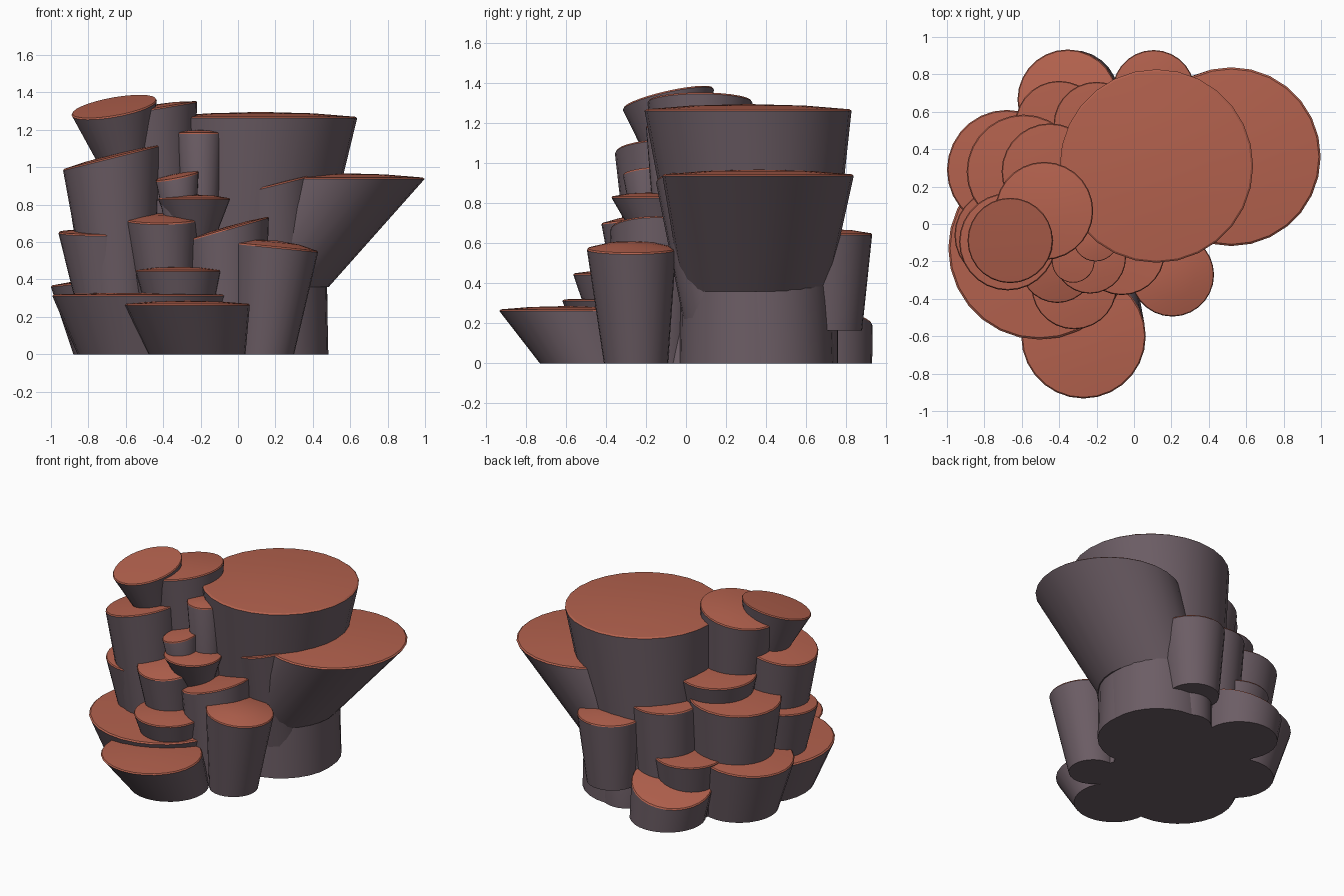
import bpy, bmesh, math

SIDES = 28


def mat(name, col):
    m = bpy.data.materials.new(name)
    m.diffuse_color = (*col, 1)
    return m


BARK = mat("bark", (0.15, 0.11, 0.13))
CAP = mat("cap", (0.45, 0.12, 0.075))


def stalk(name, base, top, tilt=(0, 0), dome=0.05):
    """Leaning tapered stalk with a thin red cap: base/top are (x, y, z, radius)."""
    bm = bmesh.new()
    bx, by, bz, br = base
    tx, ty, tz, tr = top

    def ring(cx, cy, z, r, slope):
        vs = []
        for i in range(SIDES):
            a = 2 * math.pi * i / SIDES
            dx, dy = r * math.cos(a), r * math.sin(a)
            vs.append(bm.verts.new((cx + dx, cy + dy, z + slope[0] * dx + slope[1] * dy)))
        return vs

    h = dome * tr
    rings = [ring(bx, by, bz, br, (0, 0)),
             ring(tx, ty, tz - 0.008, tr, tilt),
             ring(tx, ty, tz, tr * 0.98, tilt),
             ring(tx, ty, tz + h * 0.7, tr * 0.55, tilt)]
    for k in range(3):
        for i in range(SIDES):
            j = (i + 1) % SIDES
            f = bm.faces.new((rings[k][i], rings[k][j], rings[k + 1][j], rings[k + 1][i]))
            f.material_index = 1 if k else 0
    bm.faces.new(rings[0][::-1])
    tip = bm.verts.new((tx, ty, tz + h))
    for i in range(SIDES):
        bm.faces.new((rings[3][i], rings[3][(i + 1) % SIDES], tip)).material_index = 1
    me = bpy.data.meshes.new(name)
    bm.to_mesh(me)
    bm.free()
    me.materials.append(BARK)
    me.materials.append(CAP)
    ob = bpy.data.objects.new(name, me)
    bpy.context.collection.objects.link(ob)
    bpy.context.view_layer.objects.active = ob
    ob.select_set(True)
    bpy.ops.object.shade_smooth_by_angle(angle=math.radians(30))
    ob.select_set(False)


# trunk, hidden core and the two great plates
stalk("trunk", (0.11, 0.34, 0, 0.373), (0.11, 0.34, 0.4, 0.365))
stalk("trunk_back", (0.125, 0.385, 0, 0.355), (0.125, 0.37, 0.58, 0.35))
stalk("core", (-0.2, 0.1, 0, 0.36), (-0.2, 0.12, 0.5, 0.28))
stalk("upper_plate", (0.0, 0.36, 0, 0.33), (0.12, 0.31, 1.27, 0.517))
stalk("right_plate", (0.12, 0.345, 0.36, 0.365), (0.52, 0.36, 0.945, 0.478))
stalk("under_plate_stalk", (0.17, 0.24, 0, 0.21), (0.2, 0.06, 0.91, 0.21), (0.25, 0))

# low skirt around the foot
stalk("front_right_stalk", (0.14, -0.25, 0, 0.16), (0.205, -0.272, 0.575, 0.223), (-0.1, 0), 0.15)
stalk("front_shelf", (-0.22, -0.47, 0, 0.26), (-0.27, -0.6, 0.27, 0.333))
stalk("left_shelf", (-0.49, -0.13, 0, 0.368), (-0.505, -0.13, 0.32, 0.488), dome=0.02)
stalk("back_left_shelf", (-0.62, 0.28, 0, 0.26), (-0.68, 0.29, 0.4, 0.32), (0.1, 0))
stalk("back_shelf", (-0.33, 0.68, 0, 0.25), (-0.355, 0.665, 0.25, 0.268), (0.18, -0.2))
stalk("back_inner_foot", (0.05, 0.6, 0, 0.16), (0.05, 0.6, 0.5, 0.16))
stalk("back_right_stalk", (0.09, 0.71, 0.165, 0.17), (0.105, 0.71, 0.65, 0.22), dome=0.1)

# front stack of small shelves
stalk("front_shelf_low", (-0.31, -0.31, 0.2, 0.17), (-0.32, -0.335, 0.45, 0.228), dome=0.08)
stalk("front_shelf_mid", (-0.38, -0.2, 0.2, 0.13), (-0.41, -0.225, 0.725, 0.197), (0, 0.12), 0.1)
stalk("front_centre_stalk", (-0.05, -0.15, 0, 0.19), (-0.065, -0.15, 0.67, 0.23), (0.29, 0))
stalk("front_shelf_high", (-0.23, -0.13, 0.55, 0.08), (-0.235, -0.18, 0.835, 0.192), dome=0.1)
stalk("front_bud", (-0.3, -0.18, 0.6, 0.07), (-0.325, -0.2, 0.955, 0.114), (0.2, 0.1))
stalk("front_tall_stalk", (-0.2, -0.06, 0.4, 0.075), (-0.205, -0.08, 1.185, 0.12), dome=0.12)

# left and back climbing stalks
stalk("left_stalk_low", (-0.68, -0.06, 0, 0.12), (-0.715, -0.06, 0.655, 0.245), (0, 0.06))
stalk("left_stalk_high", (-0.63, -0.09, 0.3, 0.18), (-0.675, -0.095, 1.055, 0.26), (0.25, 0))
stalk("back_stalk_low", (-0.37, 0.5, 0, 0.18), (-0.4, 0.53, 0.42, 0.235))
stalk("back_stalk_mid", (-0.2, 0.5, 0.1, 0.2), (-0.2, 0.53, 0.755, 0.23))
stalk("back_left_stalk", (-0.55, 0.26, 0.1, 0.24), (-0.59, 0.28, 0.79, 0.305), (0.05, 0))
stalk("back_shelf_high", (-0.42, 0.25, 0.5, 0.18), (-0.45, 0.28, 0.92, 0.258))
stalk("crown_stalk", (-0.42, 0.08, 0.4, 0.16), (-0.48, 0.07, 1.31, 0.262), (0.17, 0.0), 0.08)
stalk("crown_tip", (-0.6, -0.05, 0.95, 0.11), (-0.662, -0.088, 1.325, 0.228), (0.17, 0.22), 0.02)
